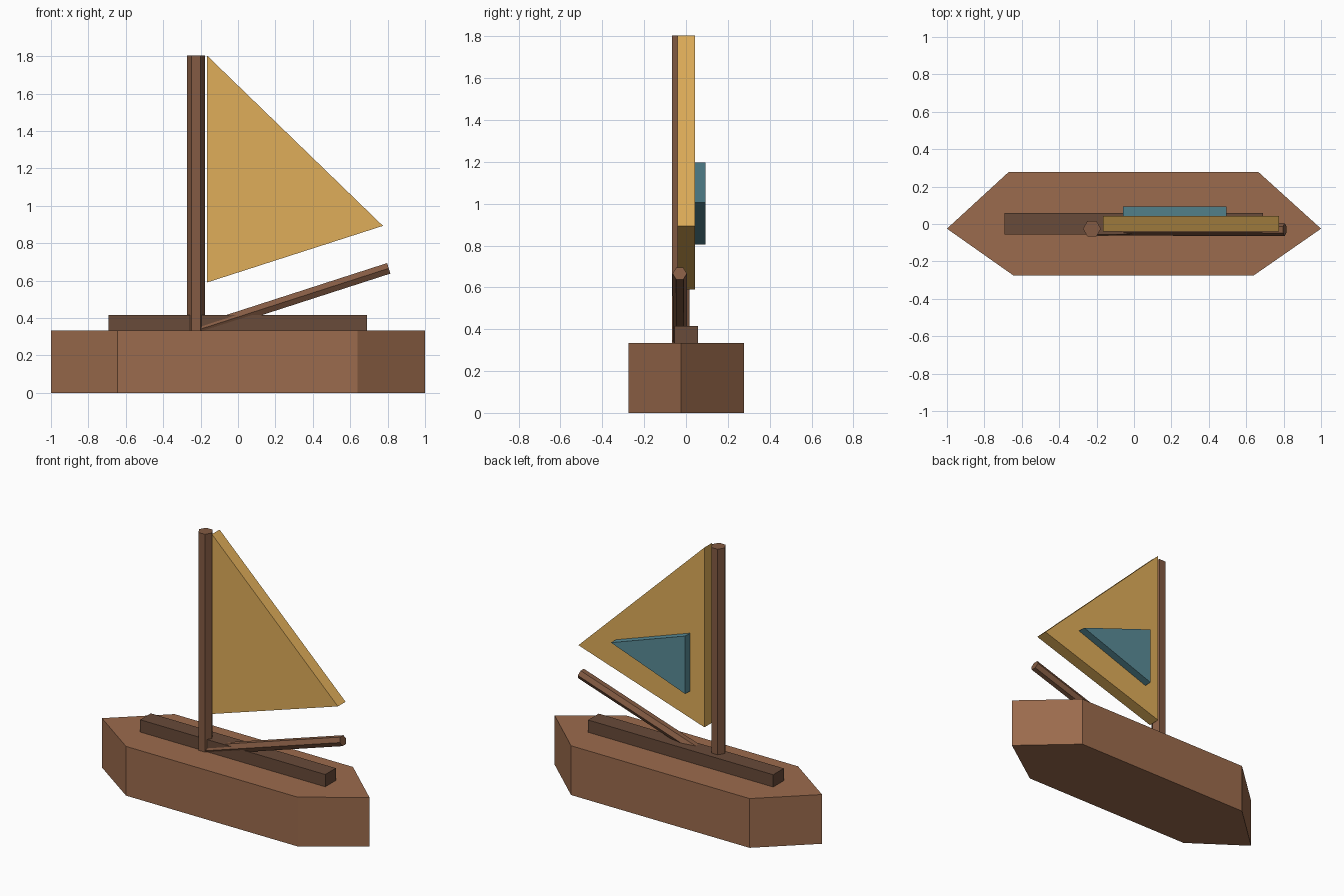
import bpy, bmesh
from math import cos, sin, radians
from mathutils import Vector, Matrix

if "Cube" in bpy.data.objects:
    bpy.data.objects.remove(bpy.data.objects["Cube"])


def material(name, rgb):
    m = bpy.data.materials.new(name)
    m.diffuse_color = (*rgb, 1)
    m.use_nodes = True
    m.node_tree.nodes["Principled BSDF"].inputs["Base Color"].default_value = m.diffuse_color
    return m


def prism(name, outline, depth, mat, matrix=Matrix()):
    """Extrude a 2D outline along local z by depth, then place it."""
    bm = bmesh.new()
    base = bm.faces.new([bm.verts.new((x, y, 0)) for x, y in outline])
    ext = bmesh.ops.extrude_face_region(bm, geom=[base])["geom"]
    top = [v for v in ext if isinstance(v, bmesh.types.BMVert)]
    bmesh.ops.translate(bm, verts=top, vec=(0, 0, depth))
    bm.transform(matrix)
    bmesh.ops.recalc_face_normals(bm, faces=bm.faces)
    mesh = bpy.data.meshes.new(name)
    bm.to_mesh(mesh)
    bm.free()
    mesh.materials.append(mat)
    obj = bpy.data.objects.new(name, mesh)
    bpy.context.collection.objects.link(obj)
    return obj


def hexagon(r):
    return [(r * cos(radians(60 * i)), r * sin(radians(60 * i))) for i in range(6)]


def upright(y):
    """Outline (x, z) stands in the xz plane; depth runs toward -y from y."""
    return Matrix.Translation((0, y, 0)) @ Matrix.Rotation(radians(90), 4, 'X')


wood = material("hull_wood", (0.33, 0.147, 0.074))
dark = material("dark_wood", (0.14, 0.069, 0.041))
spar = material("spar_wood", (0.23, 0.105, 0.056))
cloth = material("sail_cloth", (0.74, 0.42, 0.10))
blue = material("blue_cloth", (0.10, 0.26, 0.31))

# Hull: pointed at both ends
prism("hull", [(-1, -0.025), (-0.645, -0.275), (0.64, -0.275),
               (1, -0.025), (0.665, 0.278), (-0.67, 0.278)], 0.333, wood)

# Raised strip along the deck
prism("deck_strip", [(-0.693, -0.055), (0.691, -0.055), (0.691, 0.058), (-0.693, 0.058)],
      0.085, dark, Matrix.Translation((0, 0, 0.331)))

# Mast and sloping boom, both six-sided
prism("mast", hexagon(0.048), 1.475, spar, Matrix.Translation((-0.225, -0.025, 0.33)))
start, end = Vector((-0.21, -0.028, 0.338)), Vector((0.806, -0.03, 0.666))
along = (end - start).normalized()
side = Vector((0, 1, 0))
up = along.cross(side)
frame = Matrix((side, up, along)).transposed().to_4x4()
prism("boom", hexagon(0.034), (end - start).length, spar, Matrix.Translation(start) @ frame)

# Sail and the patch on its back
prism("sail", [(-0.167, 0.59), (0.775, 0.893), (-0.167, 1.805)], 0.082, cloth, upright(0.042))
prism("sail_patch", [(-0.06, 0.806), (0.495, 1.005), (-0.06, 1.198)], 0.054, blue, upright(0.094))
